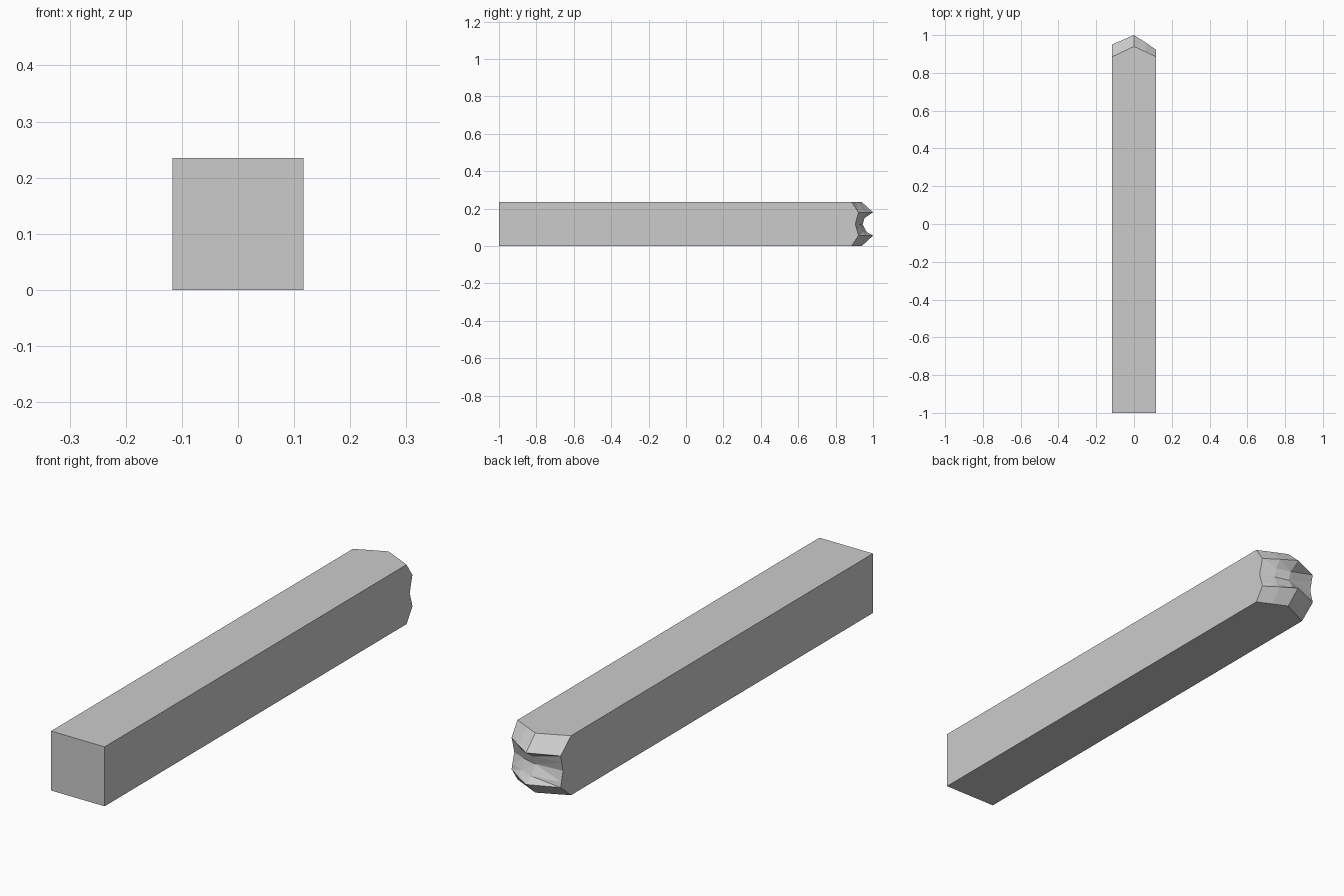
import bpy, bmesh

if "Cube" in bpy.data.objects:
    bpy.data.objects.remove(bpy.data.objects["Cube"])

HALF = 0.117
COLS = (-HALF, 0.0, 0.06, HALF)
# Splintered end: height, then y at each column
ROWS = (
    (0.0,   (0.885, 0.940, 0.912, 0.885)),
    (0.055, (0.950, 1.000, 0.962, 0.922)),
    (0.075, (0.945, 0.966, 0.945, 0.917)),
    (0.115, (0.935, 0.944, 0.928, 0.905)),
    (0.150, (0.943, 0.955, 0.938, 0.914)),
    (0.180, (0.950, 1.000, 0.962, 0.922)),
    (0.235, (0.885, 0.940, 0.912, 0.885)),
)

bm = bmesh.new()
grid = [[bm.verts.new((x, y, z)) for x, y in zip(COLS, ys)] for z, ys in ROWS]

# Broken end facets
for low, high in zip(grid, grid[1:]):
    for i in range(len(COLS) - 1):
        quad = bm.faces.new((low[i], high[i], high[i + 1], low[i + 1]))
        bmesh.ops.triangulate(bm, faces=[quad])

# Square front end
bl, br, tr, tl = [bm.verts.new((x, -1.0, z)) for x, z in
                  ((-HALF, 0), (HALF, 0), (HALF, 0.235), (-HALF, 0.235))]
bm.faces.new((bl, br, tr, tl))

# Long sides
bm.faces.new([tl, tr] + grid[-1][::-1])
bm.faces.new([br, bl] + grid[0])
bm.faces.new([tr, br] + [row[-1] for row in grid])
bm.faces.new([bl, tl] + [row[0] for row in grid[::-1]])

bmesh.ops.recalc_face_normals(bm, faces=bm.faces)
mesh = bpy.data.meshes.new("broken_beam")
bm.to_mesh(mesh)
bm.free()
beam = bpy.data.objects.new("broken_beam", mesh)
bpy.context.collection.objects.link(beam)
